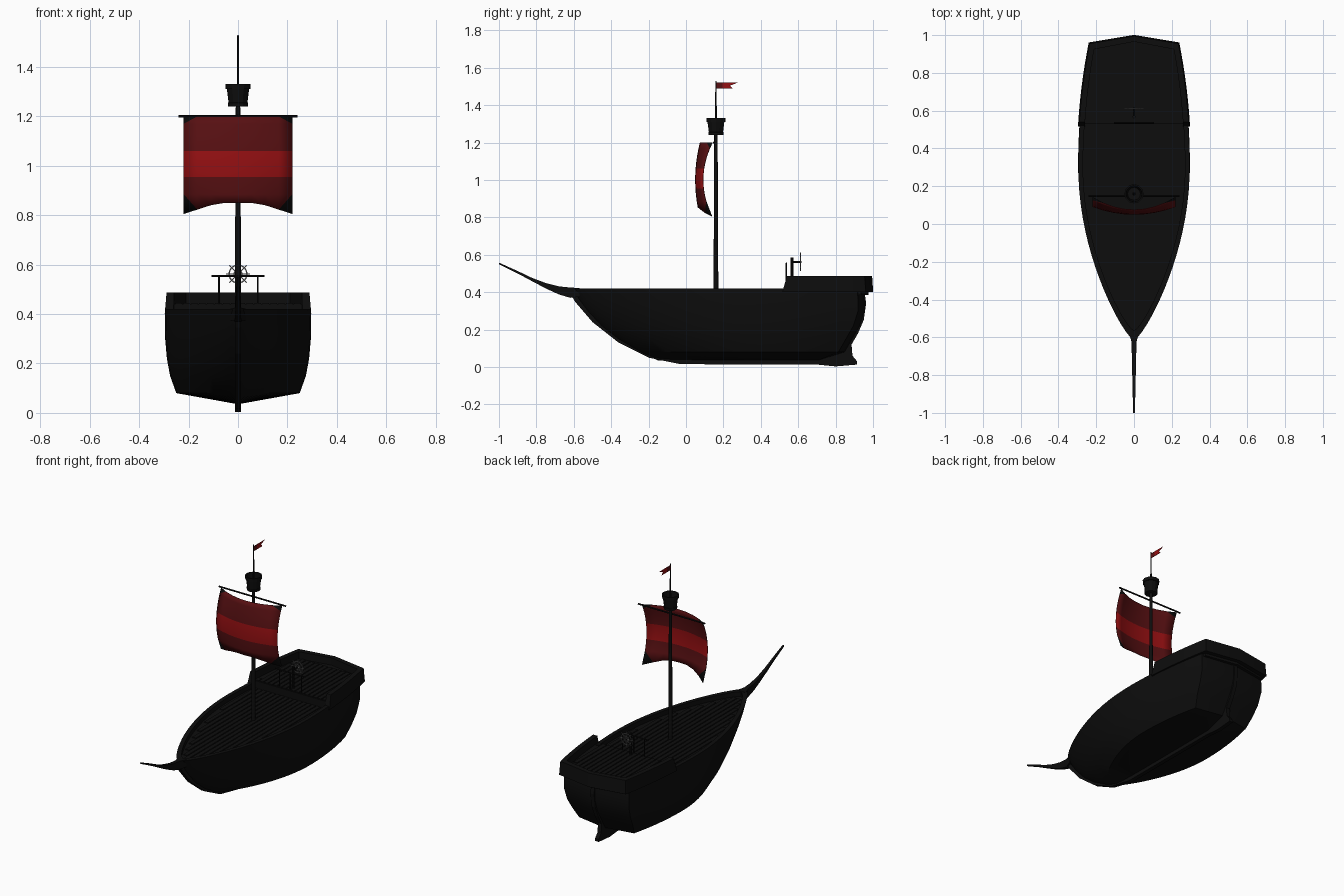
import bpy, bmesh, math
from mathutils import Vector

cube = bpy.data.objects.get("Cube")
if cube:
    bpy.data.objects.remove(cube, do_unlink=True)


def material(name, color):
    m = bpy.data.materials.new(name)
    m.use_nodes = True
    m.diffuse_color = (*color, 1)
    bsdf = m.node_tree.nodes["Principled BSDF"]
    bsdf.inputs["Base Color"].default_value = (*color, 1)
    bsdf.inputs["Roughness"].default_value = 0.9
    return m


BLACK = material("black timber", (0.004, 0.004, 0.004))
GREY = material("grey metal", (0.25, 0.25, 0.25))
DARK = material("dark red cloth", (0.095, 0.005, 0.006))
RED = material("bright red cloth", (0.3, 0.005, 0.006))


def finish(name, bm, mats=(BLACK,), smooth=True):
    bmesh.ops.remove_doubles(bm, verts=bm.verts, dist=0.0005)
    bmesh.ops.recalc_face_normals(bm, faces=bm.faces)
    mesh = bpy.data.meshes.new(name)
    bm.to_mesh(mesh)
    bm.free()
    for m in mats:
        mesh.materials.append(m)
    ob = bpy.data.objects.new(name, mesh)
    bpy.context.collection.objects.link(ob)
    if smooth:
        bpy.ops.object.select_all(action="DESELECT")
        ob.select_set(True)
        bpy.context.view_layer.objects.active = ob
        bpy.ops.object.shade_smooth_by_angle(angle=math.radians(30))
    return ob


def loft(bm, rings, closed=True, caps=True):
    rows = [[bm.verts.new(p) for p in ring] for ring in rings]
    n = len(rows[0])
    for a, b in zip(rows, rows[1:]):
        for i in range(n if closed else n - 1):
            j = (i + 1) % n
            bm.faces.new((a[i], a[j], b[j], b[i]))
    if caps and closed:
        bm.faces.new(rows[0])
        bm.faces.new(rows[-1])
    return rows


def rod(bm, a, b, r1, r2=None, sides=10):
    a, b = Vector(a), Vector(b)
    d = b - a
    mat = d.to_track_quat("Z", "Y").to_matrix().to_4x4()
    mat.translation = (a + b) / 2
    bmesh.ops.create_cone(bm, cap_ends=True, segments=sides, radius1=r1,
                          radius2=r1 if r2 is None else r2, depth=d.length, matrix=mat)


def box(bm, x0, x1, y0, y1, z0, z1):
    loft(bm, [[(x0, y0, z), (x1, y0, z), (x1, y1, z), (x0, y1, z)] for z in (z0, z1)])


def plan(s):
    """Relative half width along the hull, bow to stern."""
    if s < 0.6:
        return math.sin(math.pi / 2 * max(s, 0) / 0.6) ** 0.75
    return 1 - 0.21 * ((s - 0.6) / 0.4) ** 2


def beam(y):
    return 0.296 * plan((y + 0.61) / 1.57)


# Hull: waterlines from keel to rail, then over the rail and down to the deck
def waterline(z, width, bow, stern, steps=24):
    side = []
    for i in range(steps + 1):
        s = (i / steps) ** 1.4
        side.append((width * plan(s), bow + s * (stern - 0.035 - bow), z))
    return side + [(0, stern, z)] + [(-x, y, z) for x, y, z in reversed(side)]


levels = [(0.035, 0.0, -0.15, 0.74), (0.08, 0.25, -0.25, 0.85), (0.15, 0.275, -0.37, 0.89),
          (0.22, 0.288, -0.46, 0.93), (0.3, 0.295, -0.535, 0.955), (0.36, 0.296, -0.58, 0.955),
          (0.42, 0.295, -0.615, 0.95), (0.42, 0.27, -0.565, 0.92), (0.39, 0.27, -0.565, 0.92)]
bm = bmesh.new()
rows = loft(bm, [waterline(*lv) for lv in levels], caps=False)
bm.faces.new(rows[-1])
finish("hull", bm)

# Keel plate with the stem and the rudder heel
profile = [(-0.625, 0.4), (-0.59, 0.345), (-0.5, 0.24), (-0.36, 0.13), (-0.2, 0.05), (-0.03, 0.015),
           (0.7, 0.013), (0.8, 0.003), (0.915, 0.013), (0.915, 0.03), (0.89, 0.06), (0.885, 0.12),
           (0.92, 0.18), (0.95, 0.25), (0.963, 0.34), (0.955, 0.4), (0.9, 0.38), (-0.57, 0.38)]
bm = bmesh.new()
loft(bm, [[(x, y, z) for y, z in profile] for x in (-0.013, 0.013)])
finish("keel", bm, smooth=False)

# Curved bowsprit: y, bottom, top, half width
bm = bmesh.new()
spar = [(-0.57, 0.375, 0.422, 0.03), (-0.62, 0.37, 0.425, 0.014), (-0.68, 0.388, 0.431, 0.012),
        (-0.75, 0.42, 0.449, 0.01), (-0.82, 0.457, 0.475, 0.009), (-0.9, 0.5, 0.513, 0.007),
        (-1.0, 0.55, 0.558, 0.005)]
loft(bm, [[(-w, y, lo), (w, y, lo), (w, y, hi), (-w, y, hi)] for y, lo, hi, w in spar])
finish("bowsprit", bm)


# Raised stern bulwark
def stern_line(front, grow, z, steps=8):
    side = [(beam(y) + grow, y, z) for y in
            (front + (0.955 + grow - front) * i / steps for i in range(steps + 1))]
    return side + [(0, 0.995 + grow, z)] + [(-x, y, z) for x, y, z in reversed(side)]


bm = bmesh.new()
rows = loft(bm, [stern_line(0.515, 0.006, 0.4), stern_line(0.54, 0.0, 0.487),
                 stern_line(0.54, -0.03, 0.487), stern_line(0.515, -0.03, 0.4),
                 stern_line(0.515, 0.006, 0.4)], closed=False)
for end in (0, -1):
    bm.faces.new([r[end] for r in rows[:4]])
finish("stern_bulwark", bm)

# Quarter deck with its front bulkhead
bm = bmesh.new()
loft(bm, [stern_line(0.53, -0.02, z) for z in (0.385, 0.44)])
finish("quarter_deck", bm, smooth=False)

# Deck planks
bm = bmesh.new()
pitch = 0.032
for k in range(-8, 8):
    x0, x1 = k * pitch + 0.003, (k + 1) * pitch - 0.003
    reach = max(abs(x0), abs(x1))
    for start, end, z in ((-0.54, 0.53, 0.39), (0.535, 0.93, 0.44)):
        ys = [start + (end - start) * i / 80 for i in range(81)]
        ys = [y for y in ys if beam(y) - 0.034 > reach]
        if len(ys) > 2:
            box(bm, x0, x1, ys[0], ys[-1], z - 0.002, z + 0.004)
finish("deck_planks", bm, smooth=False)

# Mast, topmast and yard
MY = 0.16
bm = bmesh.new()
rod(bm, (0, MY, 0.385), (0, MY, 1.26), 0.013, 0.009, 12)
rod(bm, (0, MY, 1.24), (0, MY, 1.53), 0.006, 0.003, 8)
finish("mast", bm)
bm = bmesh.new()
rod(bm, (-0.24, MY - 0.012, 1.2), (0.24, MY - 0.012, 1.2), 0.005)
finish("yard", bm)


# Lookout basket: tapered open barrel with hoops
def circle(r, z, n=12):
    return [(r * math.cos(2 * math.pi * i / n), MY + r * math.sin(2 * math.pi * i / n), z)
            for i in range(n)]


bm = bmesh.new()
loft(bm, [circle(r, z) for r, z in ((0.036, 1.24), (0.04, 1.24), (0.041, 1.255), (0.038, 1.256),
          (0.045, 1.31), (0.05, 1.311), (0.051, 1.332), (0.043, 1.332), (0.034, 1.25))])
finish("lookout_basket", bm, smooth=False)

# Billowing sail with a bright middle band and dark corner patches
half, cols = 0.22, 8
heights = [1.2, 1.17, 1.13, 1.095, 1.06, 1.025, 0.99, 0.955, 0.92, 0.885, None]
bm = bmesh.new()
grid = []
for h in heights:
    row = []
    for c in range(cols + 1):
        x = -half + 2 * half * c / cols
        z = h if h else 0.85 - 0.045 * max(0, (abs(x) - 0.08) / 0.14)
        t, u = ((z - 1) / 0.2) ** 2, (x / half) ** 2
        row.append(bm.verts.new((x, (0.049 + 0.025 * t) * (1 - u) + (0.09 + 0.05 * t) * u, z)))
    grid.append(row)
last = len(heights) - 2
for r in range(last + 1):
    for c in range(cols):
        a, b, d, e = grid[r][c], grid[r][c + 1], grid[r + 1][c + 1], grid[r + 1][c]
        quad = [a, b, d, e]
        if r in (0, last) and c in (0, cols - 1):
            k = (0 if c == 0 else 1) if r == 0 else (3 if c == 0 else 2)
            patch = bm.faces.new((quad[k - 1], quad[k], quad[(k + 1) % 4]))
            patch.material_index = 2
            bm.faces.new((quad[(k + 1) % 4], quad[(k + 2) % 4], quad[k - 1]))
        else:
            bm.faces.new(quad).material_index = 1 if 4 <= r <= 6 else 0
sail = finish("sail", bm, (DARK, RED, BLACK))
mod = sail.modifiers.new("cloth thickness", "SOLIDIFY")
mod.thickness = 0.003

# Swallow-tailed pennant, darker near the pole
bm = bmesh.new()
for pts, idx in ((((0.163, 1.488), (0.195, 1.488), (0.195, 1.52), (0.163, 1.52)), 0),
                 (((0.195, 1.488), (0.25, 1.488), (0.235, 1.504), (0.195, 1.504)), 1),
                 (((0.195, 1.504), (0.235, 1.504), (0.275, 1.52), (0.195, 1.52)), 1)):
    loft(bm, [[(x, y, z) for y, z in pts] for x in (-0.001, 0.001)])
    for f in list(bm.faces)[-6:]:
        f.material_index = idx
finish("pennant", bm, (DARK, RED), smooth=False)

# Quarter deck railing
bm = bmesh.new()
rod(bm, (-0.107, 0.537, 0.555), (0.107, 0.537, 0.555), 0.004)
for x in (-0.077, 0.0, 0.08):
    rod(bm, (x, 0.537, 0.43), (x, 0.537, 0.555), 0.004)
finish("deck_railing", bm)

# Steering post, axle and wheel
WY, WZ = 0.612, 0.562
bm = bmesh.new()
rod(bm, (0, 0.567, 0.43), (0, 0.567, 0.585), 0.008)
rod(bm, (0, 0.567, WZ), (0, WY + 0.006, WZ), 0.005)
finish("steering_post", bm)
for name, radius in (("wheel_rim", 0.036), ("wheel_hub_ring", 0.016)):
    bpy.ops.mesh.primitive_torus_add(major_radius=radius, minor_radius=0.0025, major_segments=24,
                                     minor_segments=6, location=(0, WY, WZ),
                                     rotation=(math.pi / 2, 0, 0))
    ring = bpy.context.object
    ring.name = name
    ring.data.materials.append(GREY)
    bpy.ops.object.shade_smooth_by_angle()
bm = bmesh.new()
for i in range(8):
    a = math.pi * i / 4
    rod(bm, (0, WY, WZ), (0.049 * math.cos(a), WY, WZ + 0.049 * math.sin(a)), 0.002, sides=6)
finish("wheel_spokes", bm, (GREY,))
